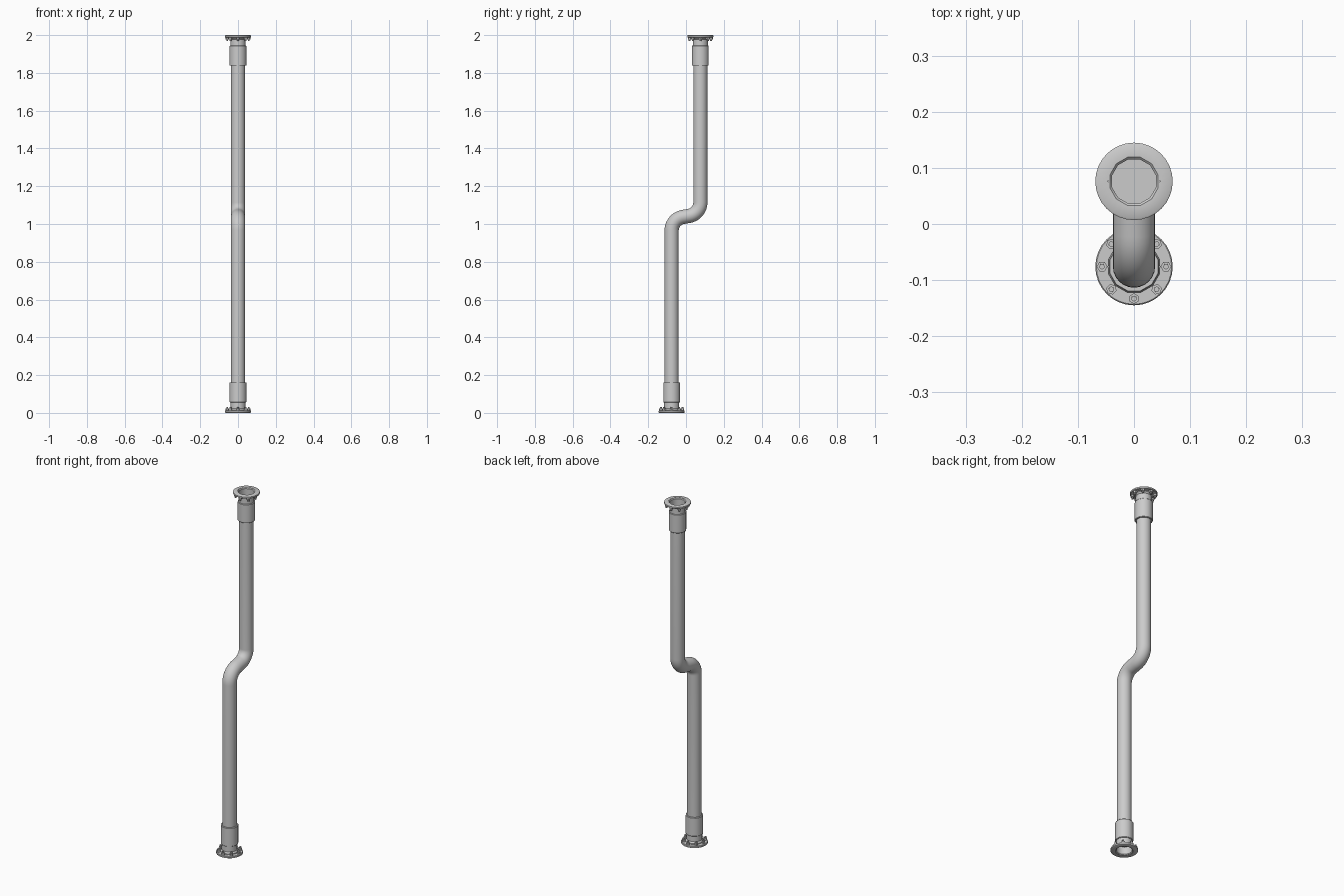
import bpy, bmesh, math

if "Cube" in bpy.data.objects:
    bpy.data.objects.remove(bpy.data.objects["Cube"])

OFF = 0.076          # pipe offset from centre in y
PIPE_R = 0.0375


def finish(name, bm, angle=35):
    bmesh.ops.remove_doubles(bm, verts=bm.verts, dist=1e-6)
    bmesh.ops.recalc_face_normals(bm, faces=bm.faces)
    me = bpy.data.meshes.new(name)
    bm.to_mesh(me)
    bm.free()
    ob = bpy.data.objects.new(name, me)
    bpy.context.collection.objects.link(ob)
    bpy.ops.object.select_all(action='DESELECT')
    ob.select_set(True)
    bpy.context.view_layer.objects.active = ob
    bpy.ops.object.shade_smooth_by_angle(angle=math.radians(angle))
    return ob


def lathe(bm, profile, sides, cx, cy, place, turn=0.0):
    """Spin (radius, height) points round a vertical axis."""
    rings = []
    for r, h in profile:
        rings.append([bm.verts.new((cx + r * math.cos(turn + math.tau * i / sides),
                                    cy + r * math.sin(turn + math.tau * i / sides),
                                    place(h))) for i in range(sides)])
    for a, b in zip(rings, rings[1:]):
        for i in range(sides):
            j = (i + 1) % sides
            bm.faces.new((a[i], a[j], b[j], b[i]))
    return rings


def end_fitting(label, cy, place):
    # bolted flange ring
    bm = bmesh.new()
    ring = [(0.046, 0), (0.066, 0), (0.069, 0.002), (0.069, 0.010),
            (0.067, 0.012), (0.046, 0.012), (0.046, 0)]
    lathe(bm, ring, 32, 0, cy, place)
    finish(label + "_flange", bm)

    # hollow neck with a closed bore
    bm = bmesh.new()
    neck = [(0.0405, 0.045), (0.0405, 0.005), (0.0445, 0.001), (0.0475, 0.001),
            (0.0475, 0.016), (0.041, 0.024), (0.041, 0.058)]
    rings = lathe(bm, neck, 12, 0, cy, place, math.pi / 12)
    bm.faces.new(rings[0])
    finish(label + "_neck", bm)

    # coupling sleeve
    bm = bmesh.new()
    sleeve = [(0.035, 0.056), (0.0445, 0.056), (0.046, 0.058), (0.046, 0.160),
              (0.0445, 0.162), (0.035, 0.162)]
    lathe(bm, sleeve, 12, 0, cy, place, math.pi / 12)
    finish(label + "_sleeve", bm)

    # eight hex nuts with stud ends
    bm = bmesh.new()
    for k in range(8):
        a = k * math.tau / 8
        x, y = 0.057 * math.cos(a), cy + 0.057 * math.sin(a)
        nut = lathe(bm, [(0.0095, 0.011), (0.0095, 0.022), (0.005, 0.022)], 6, x, y, place, a)
        stud = lathe(bm, [(0.005, 0.011), (0.005, 0.032)], 8, x, y, place, a)
        bm.faces.new(nut[0])
        bm.faces.new(stud[-1])
    finish(label + "_bolts", bm)


# pipe: two straight runs joined by an S bend
path = [(-OFF, 0.05)]
N, R, TILT, MID = 10, 0.072, math.radians(80), 1.04
run = OFF - R * (1 - math.cos(TILT))
rise = run / math.tan(TILT)
low = MID - rise - R * math.sin(TILT)
lower = [(-OFF + R * (1 - math.cos(TILT * i / N)), low + R * math.sin(TILT * i / N))
         for i in range(N + 1)]
path += lower
path += [(-y, 2 * MID - z) for y, z in reversed(lower)]
path.append((OFF, 1.95))

bm = bmesh.new()
SIDES = 24
rings = []
for i, (y, z) in enumerate(path):
    y0, z0 = path[max(i - 1, 0)]
    y1, z1 = path[min(i + 1, len(path) - 1)]
    if i == 1 or i == len(path) - 2:
        ty, tz = 0.0, 1.0
    else:
        d = math.hypot(y1 - y0, z1 - z0)
        ty, tz = (y1 - y0) / d, (z1 - z0) / d
    rings.append([bm.verts.new((PIPE_R * math.cos(math.tau * k / SIDES),
                                y + PIPE_R * math.sin(math.tau * k / SIDES) * tz,
                                z - PIPE_R * math.sin(math.tau * k / SIDES) * ty))
                  for k in range(SIDES)])
for a, b in zip(rings, rings[1:]):
    for k in range(SIDES):
        j = (k + 1) % SIDES
        bm.faces.new((a[k], a[j], b[j], b[k]))
bm.faces.new(rings[0])
bm.faces.new(rings[-1])
finish("offset_pipe", bm)

# matching fittings, flipped at the top
end_fitting("lower", -OFF, lambda h: h)
end_fitting("upper", OFF, lambda h: 2.0 - h)
